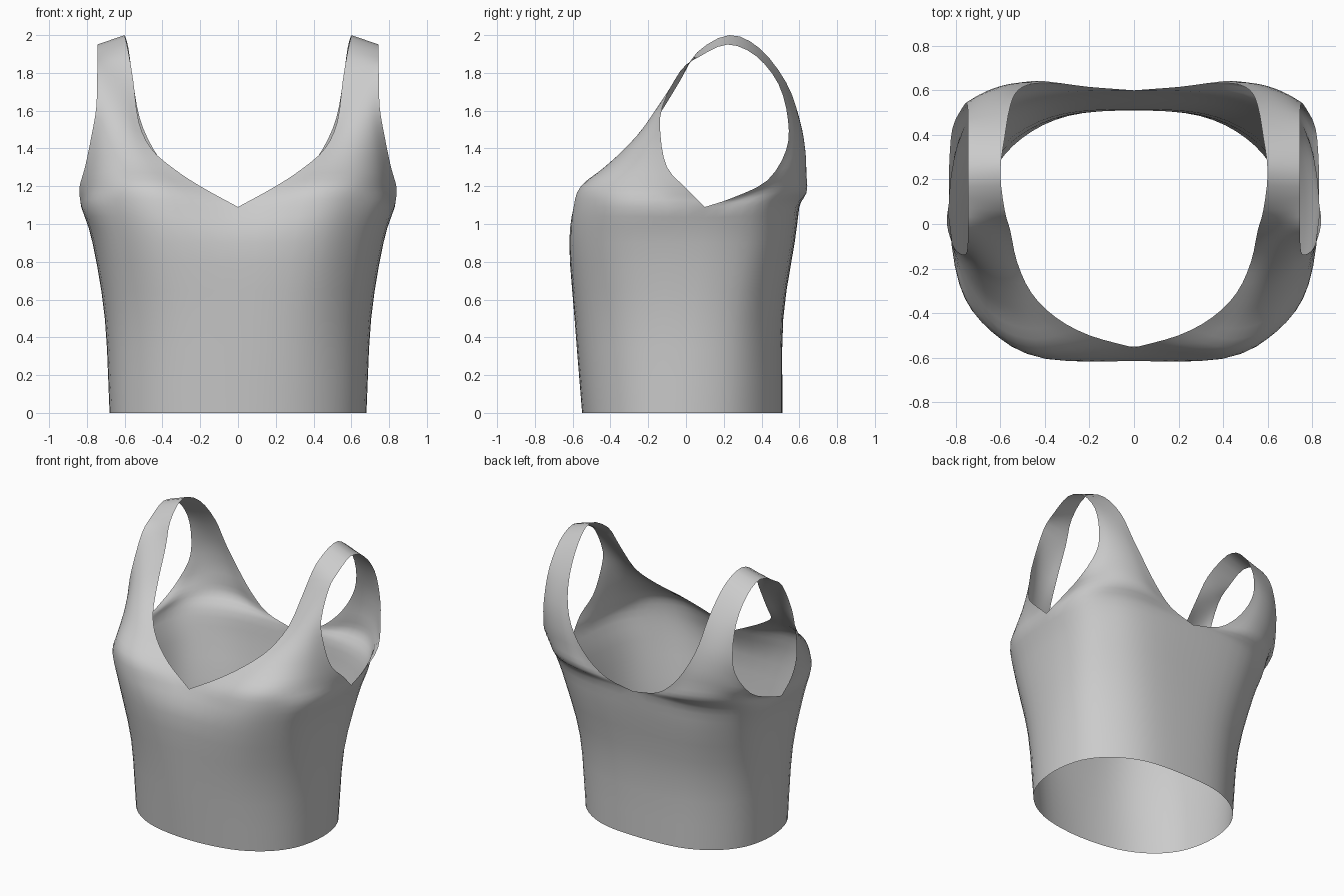
import bpy, bmesh
from math import sin, cos, pi
from mathutils import Vector as V

if "Cube" in bpy.data.objects:
    bpy.data.objects.remove(bpy.data.objects["Cube"])

COLS = 4            # control spans from centre/neck edge to side/armhole edge
SUB_U, SUB_V = 4, 3


def body_row(z, w, side_y, depth_y, n, notch):
    """Quarter of a rounded-box section, from the centre line to the side seam."""
    row = []
    for i in range(COLS + 1):
        t = pi / 2 * i / COLS
        x = w * max(sin(t), 0) ** (2 / n)
        y = side_y + (depth_y - side_y) * max(cos(t), 0) ** (2 / n)
        row.append(V((x, y, z)))
    row[0].x = 0
    row[-1].y = side_y
    row[0].y += notch
    return row


def panel_row(a, b, m=None):
    """Row from neckline point a to armhole point b, bowed through m."""
    a, b = V(a), V(b)
    m = V(m) if m else (a + b) / 2
    row = []
    for i in range(COLS + 1):
        u = i / COLS
        row.append(a * (1 - u) * (1 - 2 * u) + m * 4 * u * (1 - u) + b * u * (2 * u - 1))
    return row


def spline(pts, sub, first=None, last=None):
    """Catmull-Rom through pts, with optional phantom end points."""
    p = [first or 2 * pts[0] - pts[1]] + pts + [last or 2 * pts[-1] - pts[-2]]
    out = []
    for i in range(1, len(p) - 2):
        a, b, c, d = p[i - 1:i + 3]
        for k in range(sub):
            t = k / sub
            out.append(0.5 * (2 * b + (c - a) * t + (2 * a - 5 * b + 4 * c - d) * t * t
                              + (3 * b - a - 3 * c + d) * t ** 3))
    return out + [pts[-1].copy()]


# Torso sections: height, half width, side seam y, front y, back y, squareness, front notch
torso = [(0, .68, 0, -.55, .52, 2.3, 0), (.5, .705, .04, -.60, .525, 2.4, .01),
         (.9, .77, .08, -.645, .585, 2.7, .03), (1.09, .83, .10, -.635, .61, 2.8, .08)]
front = [body_row(z, w, s, f, n, k) for z, w, s, f, b, n, k in torso]
back = [body_row(z, w, s, b, n, -.01) for z, w, s, f, b, n, k in torso]

# Front panel narrowing into the strap
front += [panel_row((.2, -.50, 1.2), (.84, 0, 1.19), (.61, -.49, 1.2)),
          panel_row((.35, -.42, 1.3), (.81, -.10, 1.3), (.63, -.37, 1.31)),
          panel_row((.46, -.31, 1.4), (.775, -.135, 1.47), (.64, -.27, 1.44)),
          panel_row((.525, -.17, 1.54), (.75, -.125, 1.62), (.64, -.17, 1.59)),
          panel_row((.555, -.03, 1.76), (.745, -.03, 1.81)),
          panel_row((.58, .06, 1.91), (.745, .07, 1.885))]
shoulder = [panel_row((.6, .23, 2.0), (.745, .22, 1.95))]
# Back panel narrowing into the strap
back += [panel_row((.2, .615, 1.14), (.83, .25, 1.14), (.62, .585, 1.18)),
         panel_row((.34, .63, 1.25), (.815, .43, 1.23), (.62, .605, 1.28)),
         panel_row((.45, .63, 1.4), (.765, .53, 1.39), (.62, .612, 1.4)),
         panel_row((.52, .60, 1.56), (.75, .54, 1.55), (.64, .585, 1.56)),
         panel_row((.555, .53, 1.75), (.745, .49, 1.74)),
         panel_row((.58, .39, 1.93), (.745, .37, 1.89))]

# One strip: front hem, over the shoulder, down to the back hem
rows = front + shoulder + back[::-1]
k0, k1 = len(torso) - 1, len(rows) - len(torso)
columns = []
for j in range(COLS + 1):
    col = [r[j] for r in rows]
    if j in (0, COLS):   # sharp corner at neck point and underarm
        columns.append(spline(col[:k0 + 1], SUB_V)[:-1]
                       + spline(col[k0:k1 + 1], SUB_V)[:-1] + spline(col[k1:], SUB_V))
    else:
        columns.append(spline(col, SUB_V))

bm = bmesh.new()
grid = []
for i in range(len(columns[0])):
    r = [c[i] for c in columns]
    first = last = None
    if i <= k0 * SUB_V or i >= k1 * SUB_V:   # torso: smooth across centre and side
        first = V((-r[1].x, r[1].y, r[1].z))
        last = V((r[-2].x, 2 * r[-1].y - r[-2].y, r[-2].z))
    grid.append([bm.verts.new(p) for p in spline(r, SUB_U, first, last)])
for a, b in zip(grid, grid[1:]):
    for j in range(len(a) - 1):
        bm.faces.new((a[j], a[j + 1], b[j + 1], b[j]))
bmesh.ops.remove_doubles(bm, verts=bm.verts, dist=0.0005)
mesh = bpy.data.meshes.new("tank_top")
bm.to_mesh(mesh)
bm.free()

# Mirror to the full garment
top = bpy.data.objects.new("tank_top", mesh)
bpy.context.collection.objects.link(top)
mirror = top.modifiers.new("mirror", 'MIRROR')
mirror.use_clip = True
mirror.merge_threshold = 0.001
bpy.context.view_layer.objects.active = top
top.select_set(True)
bpy.ops.object.shade_smooth_by_angle(angle=0.7)
